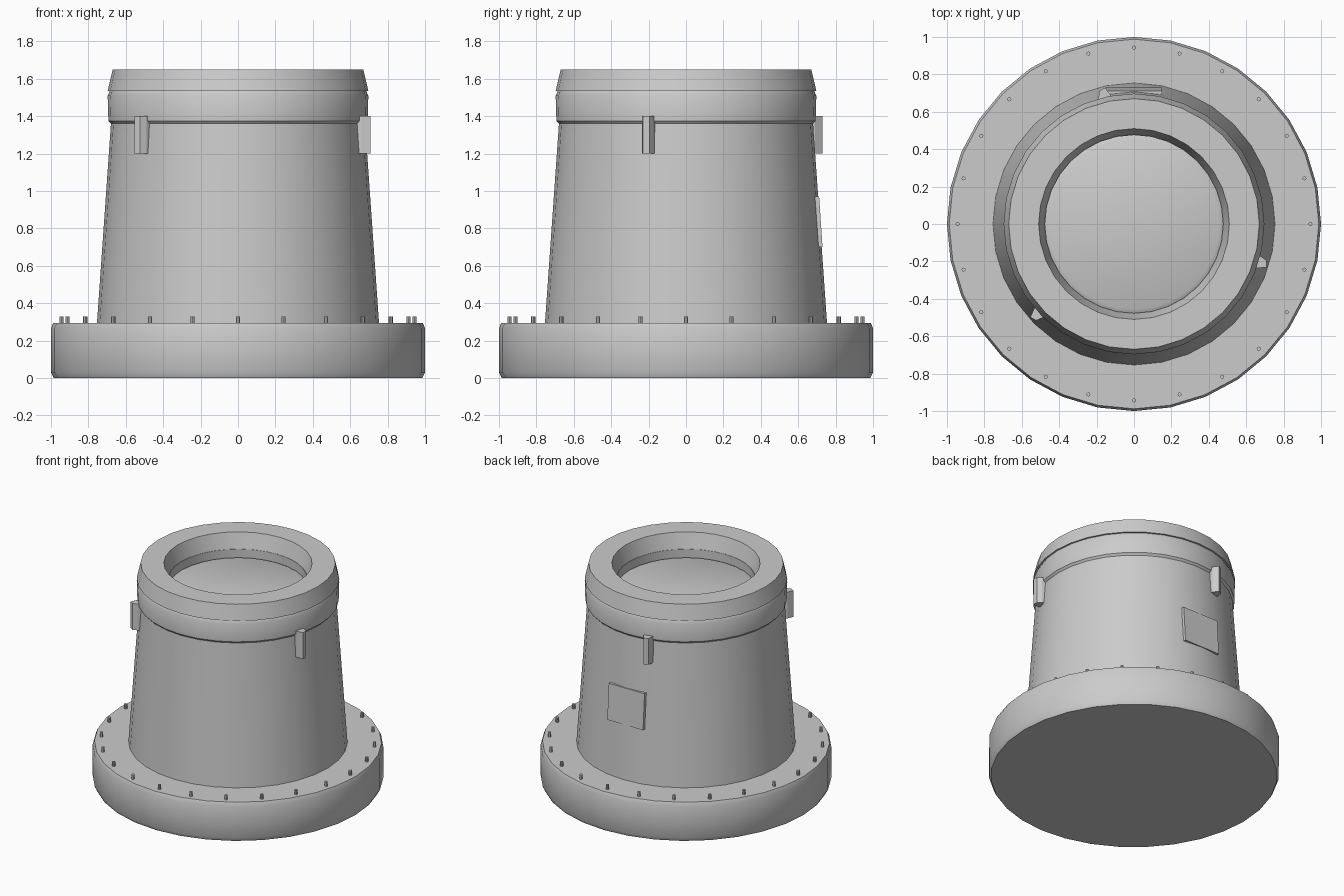
import bpy, bmesh
from math import sin, cos, pi, radians
from mathutils import Matrix

if "Cube" in bpy.data.objects:
    bpy.data.objects.remove(bpy.data.objects["Cube"])


def finish(bm, name, smooth=False):
    bmesh.ops.recalc_face_normals(bm, faces=bm.faces[:])
    me = bpy.data.meshes.new(name)
    bm.to_mesh(me)
    bm.free()
    ob = bpy.data.objects.new(name, me)
    bpy.context.collection.objects.link(ob)
    if smooth:
        bpy.ops.object.select_all(action='DESELECT')
        ob.select_set(True)
        bpy.context.view_layer.objects.active = ob
        bpy.ops.object.shade_smooth_by_angle(angle=radians(30))
    return ob


def lathe(name, profile, sides=32, closed=False):
    """Revolve (radius, z) points; open profiles get end caps."""
    bm = bmesh.new()
    rings = [[bm.verts.new((r * cos(2 * pi * i / sides), r * sin(2 * pi * i / sides), z))
              for i in range(sides)] for r, z in profile]
    pairs = list(zip(rings, rings[1:]))
    if closed:
        pairs.append((rings[-1], rings[0]))
    else:
        bm.faces.new(rings[0])
        bm.faces.new(rings[-1])
    for a, b in pairs:
        for i in range(sides):
            j = (i + 1) % sides
            bm.faces.new((a[i], a[j], b[j], b[i]))
    return finish(bm, name, True)


def prism(name, lower, upper):
    """Join two matching polygons into a solid."""
    bm = bmesh.new()
    a = [bm.verts.new(p) for p in lower]
    b = [bm.verts.new(p) for p in upper]
    bm.faces.new(a)
    bm.faces.new(b)
    for i in range(len(a)):
        j = (i + 1) % len(a)
        bm.faces.new((a[i], a[j], b[j], b[i]))
    return finish(bm, name)


# Round base with small chamfers
lathe("base", [(0.985, 0), (1, 0.03), (1, 0.265), (0.988, 0.295)])

# Tapered tower
lathe("tower", [(0.755, 0.28), (0.678, 1.38)])

# Collar, with the recessed floor sitting inside it
lathe("collar", [(0.675, 1.355), (0.693, 1.375), (0.697, 1.51), (0.685, 1.535),
                 (0.475, 1.535), (0.475, 1.36)], closed=True)
lathe("recess_floor", [(0.475, 1.38), (0.475, 1.47), (0.455, 1.48)])

# Top ring with sloped inner wall
lathe("top_ring", [(0.697, 1.535), (0.67, 1.65), (0.51, 1.65), (0.475, 1.525)], closed=True)

# Three lugs under the collar
plan = [(0.62, -0.033), (0.70, -0.033), (0.745, -0.014),
        (0.735, 0.02), (0.70, 0.033), (0.62, 0.033)]
for k in range(3):
    lug = prism("lug", [(x, y, 1.2) for x, y in plan], [(x, y, 1.4) for x, y in plan])
    lug.data.transform(Matrix.Rotation(radians(-17 + 120 * k), 4, 'Z'))

# Flat access panel on the back, leaning with the tower
prism("rear_panel",
      [(-0.15, 0.66, 0.70), (0.15, 0.66, 0.70), (0.15, 0.73, 0.70), (-0.15, 0.73, 0.70)],
      [(-0.15, 0.64, 0.97), (0.15, 0.64, 0.97), (0.15, 0.712, 0.97), (-0.15, 0.712, 0.97)])

# Ring of bolts around the base
bm = bmesh.new()
for i in range(24):
    a = 2 * pi * i / 24
    bmesh.ops.create_cone(bm, cap_ends=True, segments=8, radius1=0.011, radius2=0.011,
                          depth=0.06, matrix=Matrix.Translation((0.943 * cos(a), 0.943 * sin(a), 0.30)))
finish(bm, "base_bolts")
